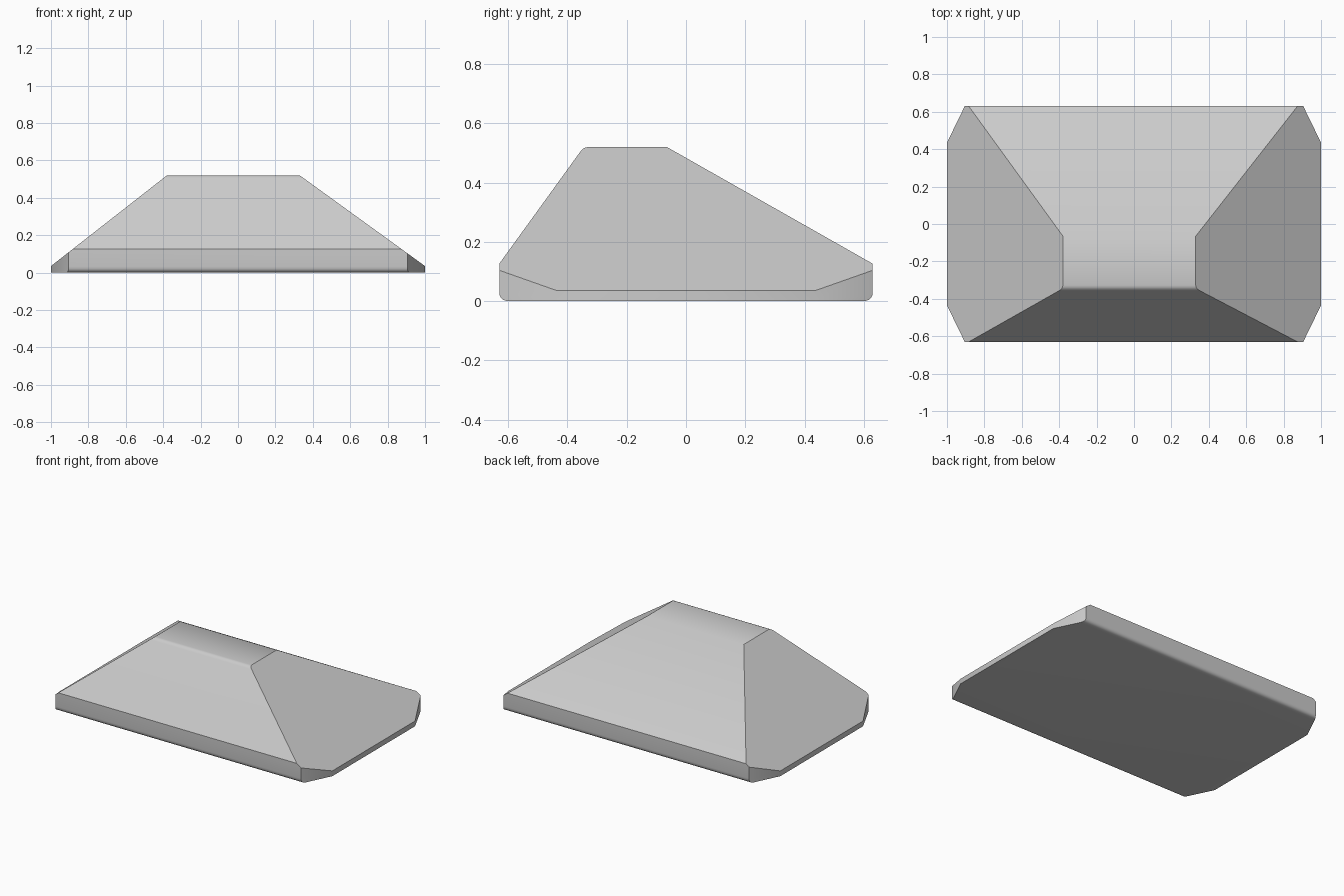
import bpy, bmesh, math
from mathutils import Vector

cube = bpy.data.objects.get("Cube")
if cube:
    bpy.data.objects.remove(cube, do_unlink=True)

HALF_X, HALF_Y, TOP, RIM = 1.0, 0.63, 0.52, 0.126


def fillet(corner, before, after, radius, steps=5):
    """Rounded corner as a quadratic curve between two tangent points."""
    c = Vector(corner)
    a = c + (Vector(before) - c).normalized() * radius
    b = c + (Vector(after) - c).normalized() * radius
    return [a * (1 - t) ** 2 + c * 2 * t * (1 - t) + b * t * t
            for t in (i / steps for i in range(steps + 1))]


def cut(bm, point, normal):
    """Slice off everything on the normal side and cap the opening."""
    geom = bm.verts[:] + bm.edges[:] + bm.faces[:]
    res = bmesh.ops.bisect_plane(bm, geom=geom, dist=1e-5, plane_co=point,
                                 plane_no=normal, clear_outer=True)
    edges = [e for e in res["geom_cut"] if isinstance(e, bmesh.types.BMEdge)]
    bmesh.ops.contextual_create(bm, geom=edges)


# Side profile (y, z), rounded along the bottom and the steep crest
front_low, back_low = (-HALF_Y, 0), (HALF_Y, 0)
front_rim, back_rim = (-HALF_Y, RIM), (HALF_Y, RIM)
front_top, back_top = (-0.345, TOP), (-0.065, TOP)
profile = (fillet(front_low, front_rim, back_low, 0.032)
           + fillet(back_low, front_low, back_rim, 0.032)
           + [Vector(back_rim), Vector(back_top)]
           + fillet(front_top, back_top, front_rim, 0.018, 3)
           + [Vector(front_rim)])

# Extrude the profile across the width
bm = bmesh.new()
face = bm.faces.new([bm.verts.new((-HALF_X, p.x, p.y)) for p in profile])
ext = bmesh.ops.extrude_face_region(bm, geom=[face])
bmesh.ops.translate(bm, vec=(2 * HALF_X, 0, 0),
                    verts=[v for v in ext["geom"] if isinstance(v, bmesh.types.BMVert)])
bmesh.ops.recalc_face_normals(bm, faces=bm.faces[:])

# Sloping ends, slightly different on each side
for side, crest in ((-1, 0.38), (1, 0.33)):
    rise, run = TOP - 0.035, HALF_X - crest
    cut(bm, (side * crest, 0, TOP), (side * rise, 0, run))

# Clipped vertical corners
for sx in (-1, 1):
    for sy in (-1, 1):
        cut(bm, (sx * HALF_X, sy * 0.435, 0), (sx * 0.195, sy * 0.095, 0))

bmesh.ops.recalc_face_normals(bm, faces=bm.faces[:])
mesh = bpy.data.meshes.new("sloped_block")
bm.to_mesh(mesh)
bm.free()
block = bpy.data.objects.new("sloped_block", mesh)
bpy.context.collection.objects.link(block)

# Plain grey material
grey = bpy.data.materials.new("light grey")
grey.use_nodes = True
colour = (0.6, 0.6, 0.6, 1)
grey.diffuse_color = colour
grey.node_tree.nodes["Principled BSDF"].inputs["Base Color"].default_value = colour
mesh.materials.append(grey)

# Smooth the shallow folds, keep the hips crisp
bpy.ops.object.select_all(action='DESELECT')
block.select_set(True)
bpy.context.view_layer.objects.active = block
bpy.ops.object.shade_smooth_by_angle(angle=math.radians(30))
